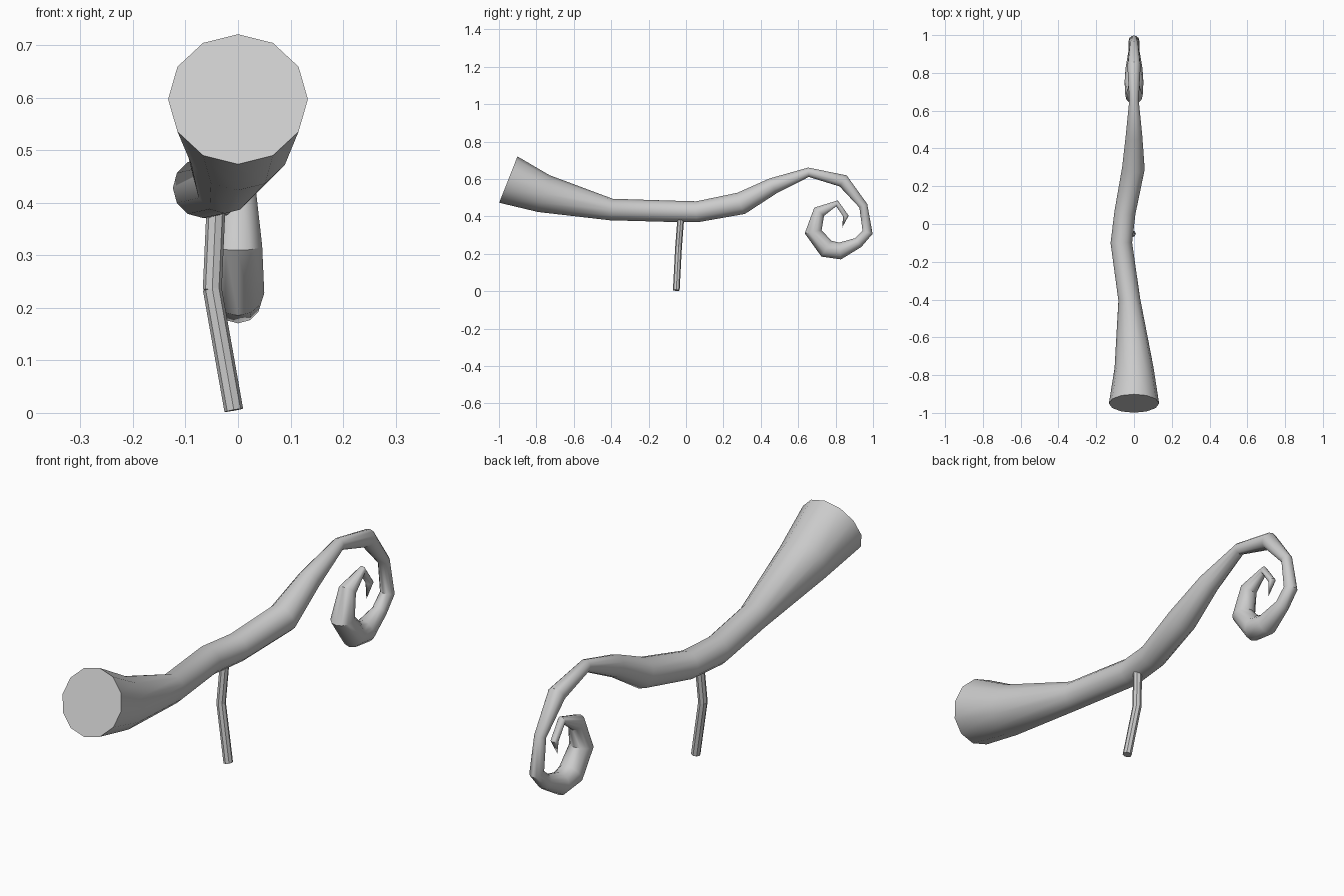
import bpy, bmesh, math
from mathutils import Vector

if "Cube" in bpy.data.objects:
    bpy.data.objects.remove(bpy.data.objects["Cube"])


def tube(name, stations, sides, pointed=False):
    """Sweep a round section along stations of (x, y, z, radius)."""
    bm = bmesh.new()
    pts = [Vector(s[:3]) for s in stations]
    rings = []
    last = len(pts) - 1
    for i, p in enumerate(pts):
        if pointed and i == last:
            break
        t = Vector((0, 0, 0))
        if i > 0:
            t += (p - pts[i - 1]).normalized()
        if i < last:
            t += (pts[i + 1] - p).normalized()
        t.normalize()
        side = (Vector((1, 0, 0)) - t * t.x).normalized()
        up = side.cross(t)
        r = stations[i][3]
        rings.append([bm.verts.new(p + r * (side * math.cos(a) + up * math.sin(a)))
                      for a in (2 * math.pi * k / sides for k in range(sides))])
    for a, b in zip(rings, rings[1:]):
        for k in range(sides):
            n = (k + 1) % sides
            bm.faces.new((a[k], a[n], b[n], b[k]))
    bm.faces.new(rings[0])
    if pointed:
        tip = bm.verts.new(pts[-1])
        for k in range(sides):
            bm.faces.new((rings[-1][k], rings[-1][(k + 1) % sides], tip))
    else:
        bm.faces.new(rings[-1])
    bmesh.ops.recalc_face_normals(bm, faces=bm.faces[:])
    mesh = bpy.data.meshes.new(name)
    bm.to_mesh(mesh)
    bm.free()
    ob = bpy.data.objects.new(name, mesh)
    bpy.context.collection.objects.link(ob)
    bpy.ops.object.select_all(action='DESELECT')
    ob.select_set(True)
    bpy.context.view_layer.objects.active = ob
    bpy.ops.object.shade_smooth_by_angle(angle=math.radians(40))
    return ob


# Curling horn-like branch, from the wide mouth to the spiral tip
tube("curled_branch", [
    (0, -0.95, 0.597, 0.133),
    (0, -0.76, 0.522, 0.103),
    (-0.025, -0.40, 0.437, 0.058),
    (-0.067, -0.10, 0.428, 0.057),
    (-0.048, 0.06, 0.425, 0.056),
    (-0.003, 0.295, 0.47, 0.060),
    (0, 0.465, 0.563, 0.044),
    (0, 0.655, 0.636, 0.025),
    (0, 0.84, 0.59, 0.035),
    (0, 0.948, 0.457, 0.023),
    (0, 0.971, 0.315, 0.028),
    (0, 0.92, 0.26, 0.029),
    (0, 0.823, 0.215, 0.045),
    (0, 0.75, 0.228, 0.050),
    (0, 0.68, 0.318, 0.046),
    (0, 0.712, 0.425, 0.034),
    (0, 0.807, 0.47, 0.016),
    (0, 0.855, 0.402, 0.015),
    (0, 0.835, 0.34, 0),
], 12, pointed=True)

# Thin bent stem in two straight pieces
tube("upper_stem", [(-0.042, -0.028, 0.39, 0.018), (-0.049, -0.040, 0.234, 0.018)], 8)
tube("lower_stem", [(-0.049, -0.040, 0.236, 0.018), (-0.008, -0.052, 0.005, 0.018)], 8)
